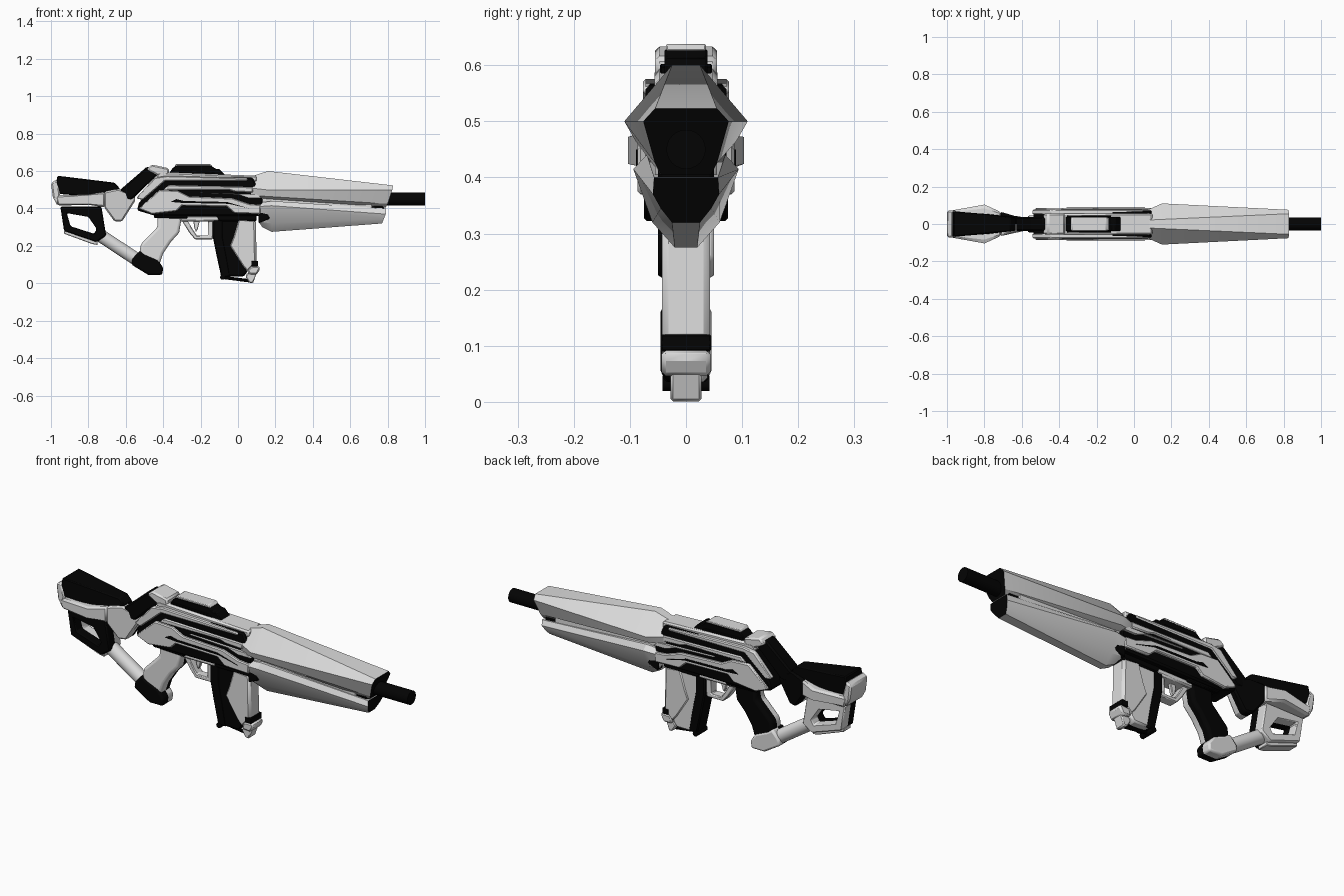
import bpy, bmesh, math
from mathutils import Vector


def material(name, v):
    m = bpy.data.materials.new(name)
    m.diffuse_color = (v, v, v, 1)
    return m


LIGHT, BLACK = 0, 1
MATS = [material("light grey", 0.72), material("black", 0.001)]


def make(name, verts, faces, mats, bevel=0.0, segs=1, angle=35):
    me = bpy.data.meshes.new(name)
    me.from_pydata(verts, [], faces)
    for m in MATS:
        me.materials.append(m)
    for p, i in zip(me.polygons, mats):
        p.material_index = i
        p.use_smooth = True
    ob = bpy.data.objects.new(name, me)
    bpy.context.collection.objects.link(ob)
    bm = bmesh.new()
    bm.from_mesh(me)
    bmesh.ops.recalc_face_normals(bm, faces=bm.faces)
    bm.to_mesh(me)
    bm.free()
    me.set_sharp_from_angle(angle=math.radians(angle))
    if bevel:
        b = ob.modifiers.new("bevel", 'BEVEL')
        b.width, b.segments = bevel, segs
        b.limit_method, b.angle_limit = 'ANGLE', math.radians(35)
    return ob


def prism(name, pts, hw, col=LIGHT, col_back=None, bevel=0.008, segs=1):
    """Side profile spread to half-width hw; the far side may differ in colour."""
    cb = col if col_back is None else col_back
    w = hw if callable(hw) else (lambda x, z: hw)
    n = len(pts)
    verts = [(x, s * w(x, z), z) for s in (-1, 0, 1) for x, z in pts]
    faces = [list(range(n)), list(range(2 * n, 3 * n))]
    mats = [col, cb]
    for r, c in ((0, col), (n, cb)):
        for i in range(n):
            j = (i + 1) % n
            faces.append([r + i, r + j, r + n + j, r + n + i])
            mats.append(c)
    return make(name, verts, faces, mats, bevel, segs)


def plates(name, pts, y0, y1, col, bevel=0.005):
    """Mirrored pair of side plates."""
    n = len(pts)
    for s, side in ((-1, "right"), (1, "left")):
        verts = [(x, s * y, z) for y in (y0, y1) for x, z in pts]
        faces = [list(range(n)), list(range(n, 2 * n))]
        faces += [[i, (i + 1) % n, n + (i + 1) % n, n + i] for i in range(n)]
        make(f"{name}_{side}", verts, faces, [col] * len(faces), bevel)


def frame(name, outer, inner, hw, col, col_back, bevel=0.006):
    """Closed loop with a hole."""
    n = len(outer)
    verts = [(x, s * hw, z) for s in (-1, 0, 1) for x, z in outer + inner]
    faces, mats = [], []
    for i in range(n):
        j = (i + 1) % n
        for base, c in ((0, col), (4 * n, col_back)):
            faces.append([base + i, base + j, base + n + j, base + n + i])
            mats.append(c)
        for base, c in ((0, col), (2 * n, col_back)):
            for o in (0, n):
                a, b = base + o + i, base + o + j
                faces.append([a, b, b + 2 * n, a + 2 * n])
                mats.append(c)
    make(name, verts, faces, mats, bevel)


def shell(name, sections):
    """Loft of mirrored half sections of (x, half-width, z); front cap is black."""
    verts, faces = [], []
    for s in sections:
        verts += [(x, -w, z) for x, w, z in s] + [(x, w, z) for x, w, z in reversed(s)]
    n = 2 * len(sections[0])
    for k in range(len(sections) - 1):
        for i in range(n):
            j = (i + 1) % n
            faces.append([k * n + i, k * n + j, (k + 1) * n + j, (k + 1) * n + i])
    m = len(sections) - 1
    mats = [LIGHT] * len(faces) + [LIGHT, BLACK]
    faces += [list(range(n)), list(range(m * n, m * n + n))]
    make(name, verts, faces, mats, angle=25)


def rod(name, a, b, r, col, sides=20):
    a, b = Vector(a), Vector(b)
    q = (b - a).to_track_quat('Z', 'Y')
    verts = []
    for p in (a, b):
        for i in range(sides):
            t = 2 * math.pi * i / sides
            verts.append(p + q @ Vector((r * math.cos(t), r * math.sin(t), 0)))
    faces = [[i, (i + 1) % sides, sides + (i + 1) % sides, sides + i] for i in range(sides)]
    faces += [list(range(sides)), list(range(sides, 2 * sides))]
    make(name, verts, faces, [col] * len(faces))


# Barrel and handguard shells
rod("barrel", (0.6, 0, 0.45), (1.0, 0, 0.45), 0.035, BLACK, 24)
shell("upper_handguard", [
    [(0.05, 0.02, 0.565), (0.06, 0.07, 0.51), (0.06, 0.07, 0.47), (0.07, 0.05, 0.46)],
    [(0.16, 0.025, 0.60), (0.15, 0.11, 0.50), (0.15, 0.09, 0.465), (0.15, 0.05, 0.45)],
    [(0.83, 0.055, 0.523), (0.825, 0.076, 0.50), (0.80, 0.055, 0.425), (0.79, 0.045, 0.405)]])
shell("lower_handguard", [
    [(0.11, 0.06, 0.43), (0.11, 0.085, 0.41), (0.11, 0.06, 0.33), (0.13, 0.02, 0.30)],
    [(0.18, 0.07, 0.44), (0.18, 0.094, 0.415), (0.18, 0.06, 0.32), (0.18, 0.02, 0.275)],
    [(0.79, 0.057, 0.40), (0.79, 0.059, 0.37), (0.78, 0.045, 0.345), (0.77, 0.025, 0.32)]])
prism("handguard_core", [(0.06, 0.38), (0.06, 0.5), (0.72, 0.46), (0.72, 0.38)], 0.055, LIGHT)
prism("muzzle_block", [(0.70, 0.38), (0.70, 0.45), (0.78, 0.44), (0.78, 0.38)], 0.05, BLACK)

# Receiver core and side plates
prism("receiver_core", [(-0.54, 0.39), (-0.53, 0.43), (-0.41, 0.57), (0.08, 0.565),
                        (0.13, 0.45), (0.13, 0.36), (-0.44, 0.36)], 0.072, BLACK)
prism("receiver_top", [(-0.44, 0.575), (-0.42, 0.595), (0.10, 0.575), (0.10, 0.54), (-0.42, 0.55)],
      0.056, LIGHT)
plates("upper_plate", [(-0.545, 0.455), (-0.445, 0.565), (-0.38, 0.575), (0.05, 0.562), (0.05, 0.548),
                       (-0.39, 0.548), (-0.51, 0.445)], 0.05, 0.077, LIGHT)
plates("middle_plate", [(-0.40, 0.50), (-0.37, 0.525), (0.08, 0.515), (0.08, 0.485), (-0.02, 0.49),
                        (-0.05, 0.50)], 0.05, 0.079, LIGHT)
plates("lower_plate", [(-0.53, 0.40), (-0.42, 0.50), (-0.32, 0.495), (-0.26, 0.465), (-0.03, 0.455),
                       (0.06, 0.425), (0.12, 0.42), (0.12, 0.37), (-0.02, 0.375), (-0.06, 0.41),
                       (-0.30, 0.415), (-0.33, 0.385), (-0.46, 0.37)], 0.05, 0.086, LIGHT)
plates("slide_plate", [(-0.22, 0.485), (0.10, 0.475), (0.13, 0.455), (0.06, 0.455), (0.0, 0.475)],
       0.05, 0.085, LIGHT, 0)
plates("groove_strip", [(-0.36, 0.435), (-0.33, 0.45), (-0.29, 0.44), (-0.06, 0.435), (0.06, 0.40),
                        (-0.05, 0.425), (-0.30, 0.43)], 0.08, 0.089, BLACK, 0)
prism("lower_receiver", [(-0.45, 0.355), (-0.45, 0.38), (0.10, 0.38), (0.10, 0.33), (-0.10, 0.33),
                         (-0.12, 0.355)], 0.045, BLACK)
prism("guard_mount", [(-0.31, 0.33), (-0.31, 0.362), (-0.10, 0.362), (-0.10, 0.33)], 0.043, LIGHT)
plates("selector", [(-0.45, 0.35), (-0.45, 0.375), (-0.27, 0.37), (-0.27, 0.345)], 0.04, 0.06, BLACK)
plates("front_latch", [(0.11, 0.32), (0.11, 0.385), (0.16, 0.38), (0.17, 0.345)], 0.03, 0.075, BLACK)

# Sight and top housing
prism("sight_base", [(-0.38, 0.57), (-0.35, 0.615), (-0.33, 0.63), (-0.145, 0.63), (-0.12, 0.612),
                     (-0.10, 0.612), (-0.06, 0.57)], 0.038, BLACK, bevel=0.004)
prism("sight_lid", [(-0.34, 0.626), (-0.33, 0.638), (-0.15, 0.638), (-0.135, 0.626)], 0.036, LIGHT, bevel=0.003)
plates("sight_side_rail", [(-0.36, 0.592), (-0.35, 0.602), (-0.14, 0.596), (-0.12, 0.585)],
       0.03, 0.046, BLACK, 0.002)

# Rear strut joining receiver and stock
prism("strut_cap", [(-0.49, 0.61), (-0.46, 0.635), (-0.37, 0.615), (-0.37, 0.575), (-0.43, 0.575)],
      0.055, LIGHT)
prism("rear_strut", [(-0.65, 0.44), (-0.63, 0.50), (-0.485, 0.625), (-0.42, 0.59), (-0.57, 0.445)],
      0.038, BLACK)


# Stock: rear body, neck with a dark far side, and cheek rest on top
def stock_width(x, z):
    return 0.07 + (x + 1) * 0.12 if x < -0.8 else max(0.03, 0.094 - (x + 0.8) * 0.33)


def cheek_width(x, z):
    return 0.068 if x < -0.9 else 0.05 if x < -0.7 else 0.036


prism("stock_body", [(-0.98, 0.47), (-0.80, 0.475), (-0.71, 0.49), (-0.71, 0.405), (-0.80, 0.42),
                     (-0.965, 0.415)], stock_width, LIGHT, bevel=0.01)
prism("butt_plate", [(-1.0, 0.535), (-0.97, 0.555), (-0.95, 0.48), (-0.965, 0.415), (-0.99, 0.46)],
      0.072, LIGHT)
prism("stock_neck", [(-0.715, 0.49), (-0.64, 0.505), (-0.55, 0.47), (-0.55, 0.44), (-0.62, 0.33),
                     (-0.66, 0.33), (-0.715, 0.405)], stock_width, LIGHT, BLACK, 0.008)
prism("cheek_rest", [(-0.985, 0.48), (-0.965, 0.575), (-0.66, 0.538), (-0.63, 0.505), (-0.74, 0.46)],
      cheek_width, BLACK, bevel=0.005)
frame("stock_loop", [(-0.95, 0.41), (-0.73, 0.41), (-0.705, 0.255), (-0.755, 0.22), (-0.93, 0.28)],
      [(-0.915, 0.375), (-0.80, 0.355), (-0.755, 0.29), (-0.77, 0.265), (-0.895, 0.305)],
      0.05, BLACK, LIGHT)
prism("loop_trim", [(-0.93, 0.285), (-0.75, 0.225), (-0.75, 0.205), (-0.78, 0.21), (-0.93, 0.265)],
      0.03, LIGHT, bevel=0.003)
rod("stock_brace", (-0.735, 0, 0.255), (-0.50, 0, 0.10), 0.035, LIGHT)

# Pistol grip
prism("grip", [(-0.43, 0.36), (-0.30, 0.36), (-0.315, 0.27), (-0.36, 0.22), (-0.40, 0.16),
               (-0.42, 0.10), (-0.53, 0.14), (-0.52, 0.21), (-0.46, 0.27), (-0.43, 0.30)],
      0.04, LIGHT, BLACK, 0.015, 3)
prism("grip_base", [(-0.565, 0.13), (-0.525, 0.175), (-0.50, 0.155), (-0.43, 0.125), (-0.40, 0.085),
                    (-0.405, 0.045), (-0.48, 0.045), (-0.57, 0.10)], 0.045, BLACK, LIGHT, 0.01, 2)

# Trigger and guard
frame("trigger_guard", [(-0.31, 0.35), (-0.12, 0.35), (-0.135, 0.235), (-0.23, 0.235), (-0.26, 0.27)],
      [(-0.27, 0.335), (-0.16, 0.335), (-0.16, 0.255), (-0.22, 0.255), (-0.24, 0.285)],
      0.025, LIGHT, LIGHT, 0.004)
prism("trigger", [(-0.24, 0.35), (-0.20, 0.35), (-0.215, 0.29), (-0.225, 0.275), (-0.235, 0.30)],
      0.01, LIGHT, bevel=0.003)

# Magazine
prism("magazine_rear", [(-0.11, 0.35), (0.0, 0.35), (0.05, 0.25), (0.05, 0.06), (0.03, 0.035),
                        (-0.065, 0.035), (-0.09, 0.15), (-0.11, 0.25)], 0.038, BLACK, LIGHT, 0.008)
prism("magazine_spine", [(-0.135, 0.35), (-0.08, 0.35), (-0.08, 0.25), (-0.06, 0.15), (-0.04, 0.035),
                         (-0.09, 0.035), (-0.115, 0.15), (-0.135, 0.25)], 0.04, BLACK, bevel=0.006)
prism("magazine_front", [(0.0, 0.35), (0.095, 0.34), (0.10, 0.11), (0.05, 0.055), (0.02, 0.09),
                         (-0.05, 0.20), (-0.03, 0.25)], 0.043, LIGHT, bevel=0.012)
prism("magazine_band", [(0.07, 0.09), (0.07, 0.12), (0.107, 0.12), (0.107, 0.09)], 0.045, BLACK, bevel=0.003)
prism("magazine_clip", [(0.05, 0.05), (0.06, 0.09), (0.11, 0.093), (0.12, 0.08), (0.10, 0.045)],
      0.044, LIGHT)
prism("magazine_foot", [(0.04, 0.035), (0.05, 0.055), (0.10, 0.055), (0.08, 0.0), (0.06, 0.003)],
      0.028, LIGHT, bevel=0.005)
rod("base_rod", (-0.085, 0, 0.032), (0.07, 0, 0.012), 0.009, BLACK, 10)
rod("base_pin", (-0.082, -0.042, 0.033), (-0.082, 0.042, 0.033), 0.014, BLACK, 12)
